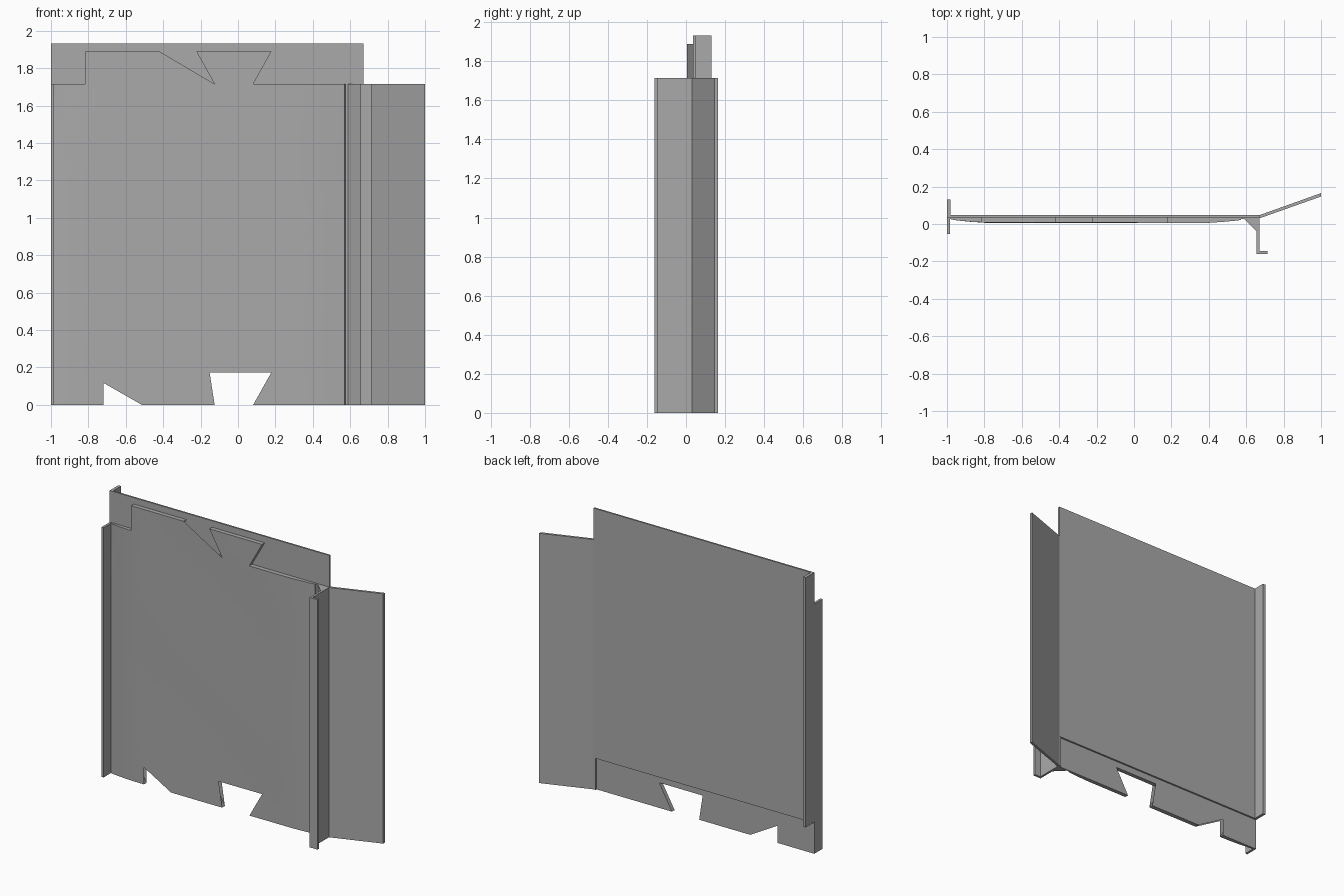
import bpy, bmesh, math
from mathutils import Vector

cube = bpy.data.objects.get("Cube")
if cube:
    bpy.data.objects.remove(cube, do_unlink=True)

GREY = (0.4, 0.4, 0.4, 1)
grey = bpy.data.materials.new("plain grey")
grey.use_nodes = True
grey.diffuse_color = GREY
grey.node_tree.nodes["Principled BSDF"].inputs["Base Color"].default_value = GREY

H = 1.715          # height of every panel
LIFT = 0.217       # how far the back layer is shifted up


def finish(name, bm):
    bmesh.ops.recalc_face_normals(bm, faces=bm.faces)
    mesh = bpy.data.meshes.new(name)
    bm.to_mesh(mesh)
    bm.free()
    mesh.materials.append(grey)
    ob = bpy.data.objects.new(name, mesh)
    bpy.context.collection.objects.link(ob)
    return ob


def upright(name, profile, z0=0.0):
    """Extrude a plan profile (x, y) upwards by the panel height."""
    bm = bmesh.new()
    face = bm.faces.new([bm.verts.new((x, y, z0)) for x, y in profile])
    ext = bmesh.ops.extrude_face_region(bm, geom=[face])["geom"]
    for v in ext:
        if isinstance(v, bmesh.types.BMVert):
            v.co.z += H
    return finish(name, bm)


# Raised back plate with its rear edge flange
upright("back_plate", [(-1, 0.13), (-1, 0.036), (0.67, 0.036), (0.67, 0.048),
                       (-0.98, 0.048), (-0.98, 0.13)], LIFT)

# Front edge flange
upright("left_flange", [(-1, -0.053), (-0.984, -0.053), (-0.984, 0.036), (-1, 0.036)])

# Right channel with a forward lip, corner brace and angled fin
upright("channel", [(0.655, 0.036), (0.655, -0.16), (0.715, -0.16), (0.715, -0.144),
                    (0.67, -0.144), (0.67, 0.036)])
upright("corner_brace", [(0.575, 0.036), (0.585, 0.03), (0.655, -0.04), (0.655, 0.036)])
upright("angled_fin", [(0.655, 0.03), (0.67, 0.03), (1, 0.147), (1, 0.165), (0.67, 0.047), (0.655, 0.047)])

# Front sheet outline: dovetail sockets below, matching tabs above
def dovetails(z):
    pts = []
    for c in (-0.617, -0.022):
        pts += [(c - 0.103, z), (c - 0.2, z + 0.173), (c + 0.2, z + 0.173), (c + 0.103, z)]
    return pts


outline = [(-0.99, 0)] + dovetails(0) + [(0.655, 0), (0.655, H)]
outline += dovetails(H)[::-1] + [(-0.99, H)]


def front_y(x, z):
    """Shallow, slightly uneven bulge of the padded face."""
    if x < -0.96 or x > 0.57:
        return 0.028
    ramp = min(1, (x + 0.96) / 0.2, (0.57 - x) / 0.2)
    wave = 0.0015 * math.sin(5 * x + 2 * z) * math.cos(4 * z - x)
    return 0.021 - 0.014 * math.sin(ramp * math.pi / 2) + wave * ramp


bm = bmesh.new()
sheet = bm.faces.new([bm.verts.new((x, 0.036, z)) for x, z in outline])
bmesh.ops.triangulate(bm, faces=[sheet])
cuts = [(Vector((-0.96 + 0.09 * i, 0, 0)), Vector((1, 0, 0))) for i in range(18)]
cuts += [(Vector((0.574, 0, 0)), Vector((1, 0, 0)))]
cuts += [(Vector((0, 0, H * i / 12)), Vector((0, 0, 1))) for i in range(1, 13)]
for co, no in cuts:
    bmesh.ops.bisect_plane(bm, geom=bm.verts[:] + bm.edges[:] + bm.faces[:],
                           plane_co=co, plane_no=no, dist=1e-5)
ext = bmesh.ops.extrude_face_region(bm, geom=bm.faces[:], use_keep_orig=True)["geom"]
for v in ext:
    if isinstance(v, bmesh.types.BMVert):
        v.co.y = front_y(v.co.x, v.co.z)
front = finish("front_sheet", bm)

bpy.ops.object.select_all(action='DESELECT')
front.select_set(True)
bpy.context.view_layer.objects.active = front
bpy.ops.object.shade_smooth_by_angle(angle=math.radians(30))
